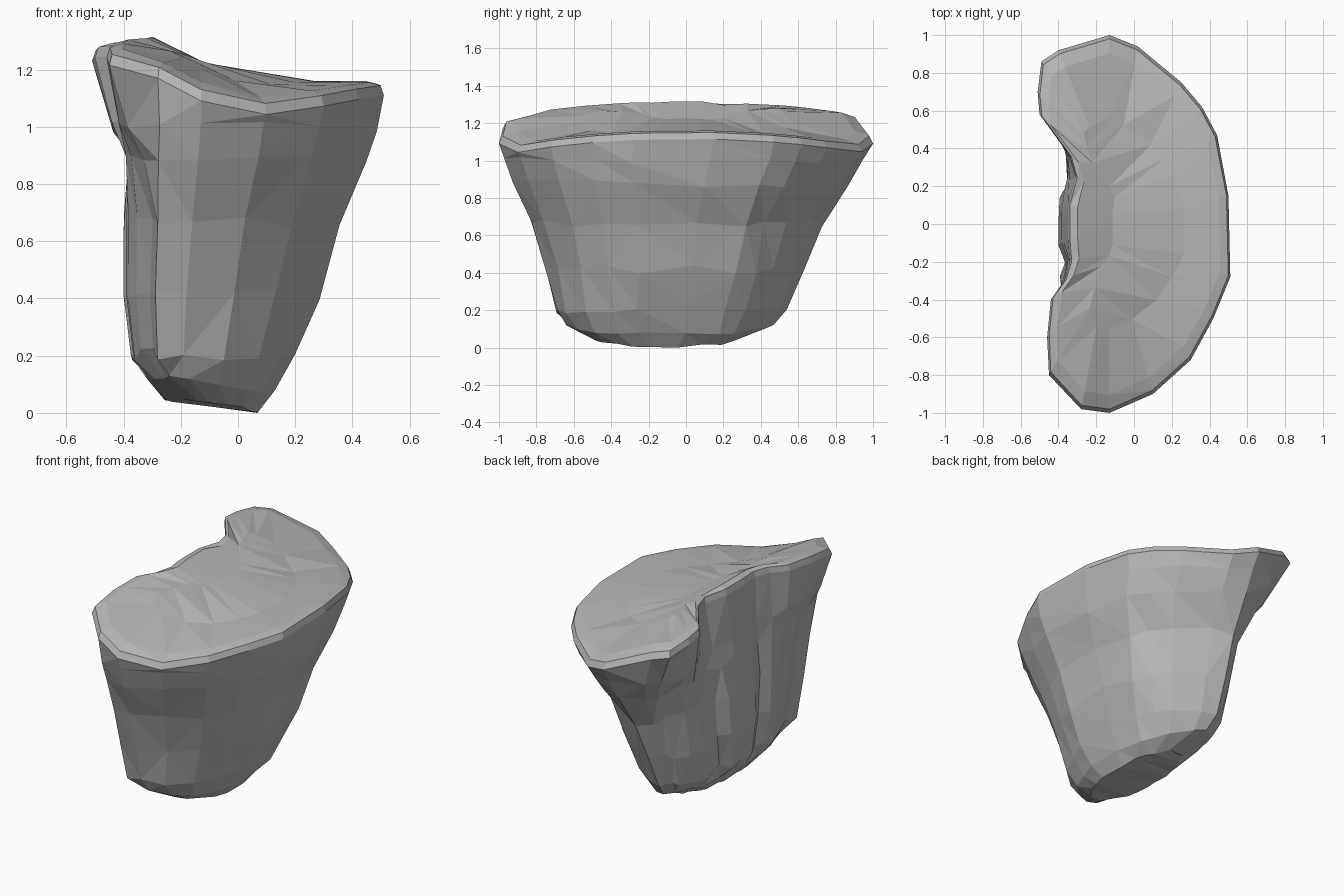
import bpy, bmesh, random
from mathutils import Vector

random.seed(4)
if "Cube" in bpy.data.objects:
    bpy.data.objects.remove(bpy.data.objects["Cube"])

# Kidney-shaped rim: convex side first, then the notched side
CONVEX = [(-.28, -.98), (-.13, -1), (.1, -.9), (.3, -.72), (.42, -.5), (.51, -.28), (.5, .15),
          (.44, .47), (.36, .62), (.25, .75), (.02, .94), (-.13, 1)]
NOTCHED = [(-.4, .92), (-.49, .86), (-.51, .7), (-.5, .58), (-.34, .36), (-.31, .25), (-.35, .1),
           (-.35, -.08), (-.34, -.2), (-.37, -.3), (-.44, -.4), (-.46, -.6), (-.45, -.8)]
OUTLINE = CONVEX + NOTCHED
GROOVES = (.36, -.2)

# Body levels: z, y min, y max, left x, ridge x, right x, how much of the notch remains
LEVELS = [
    (.01, -.48, .28, -.26, -.10, .07, 0),
    (.08, -.64, .47, -.32, -.17, .13, 0),
    (.21, -.70, .55, -.375, -.19, .20, 0),
    (.42, -.76, .63, -.40, -.18, .285, 0),
    (.67, -.83, .72, -.40, -.16, .355, 0),
    (.88, -.93, .86, -.395, -.14, .45, .25),
    (1.0, -.975, .95, -.405, -.13, .485, .6),
]


def top_height(x, y):
    """Dished top, rising towards the notched side and dipping at the ends."""
    rise = min(1, max(0, (.07 - x) / .37))
    return 1.165 + .155 * rise ** 1.3 - .08 * y * y - .015 * y ** 6


def body_ring(z, y0, y1, left, ridge, right, notch):
    ring = []
    wobble = .012 if z > .15 else .004
    for i, (x, y) in enumerate(OUTLINE):
        ny = y0 + (y + 1) / 2 * (y1 - y0)
        if i < len(CONVEX):
            nx = ridge + (right - ridge) * (x + .13) / .64
        else:
            flat = ridge + (left - ridge) * (1 - abs(y) ** 2.3) ** .6
            if y in GROOVES and z > .15:
                flat += .035
            nx = flat * (1 - notch) + x * notch
        # The underside tilts and curls up at its ends
        lift = max(0, .06 - nx) * .13 + .015 * y ** 4 if z < .15 else 0
        ring.append(Vector((nx, ny + random.uniform(-wobble, wobble),
                            z + lift + random.uniform(-wobble, wobble) * 2)))
    return ring


def top_ring(scale, drop):
    """Rim ring, pulled towards a curved spine along the top."""
    ring = []
    for x, y in OUTLINE:
        spine = .08 - .22 * y * y
        nx, ny = spine + (x - spine) * scale, y * (1 - (1 - scale) * .8)
        ring.append(Vector((nx, ny, top_height(nx, ny) - drop)))
    return ring


# Loft the rings into one faceted boulder
rings = [body_ring(*level) for level in LEVELS]
rings += [top_ring(1, .045), top_ring(.975, .01), top_ring(.88, 0), top_ring(.45, 0)]
bm = bmesh.new()
loops = [[bm.verts.new(p) for p in ring] for ring in rings]
count = len(OUTLINE)
for low, high in zip(loops, loops[1:]):
    for i in range(count):
        j = (i + 1) % count
        bm.faces.new((low[i], low[j], high[j], high[i]))
bm.faces.new(reversed(loops[0]))
bm.faces.new(loops[-1])
bmesh.ops.triangulate(bm, faces=bm.faces[:], quad_method='SHORT_EDGE')
bmesh.ops.recalc_face_normals(bm, faces=bm.faces[:])
lowest = min(v.co.z for v in bm.verts)
bmesh.ops.translate(bm, verts=bm.verts[:], vec=(0, 0, -lowest))

mesh = bpy.data.meshes.new("boulder")
bm.to_mesh(mesh)
bm.free()
boulder = bpy.data.objects.new("boulder", mesh)
bpy.context.collection.objects.link(boulder)

# Plain grey stone
stone = bpy.data.materials.new("grey_stone")
stone.use_nodes = True
stone.diffuse_color = (.48, .48, .48, 1)
stone.node_tree.nodes["Principled BSDF"].inputs["Base Color"].default_value = (.48, .48, .48, 1)
mesh.materials.append(stone)
